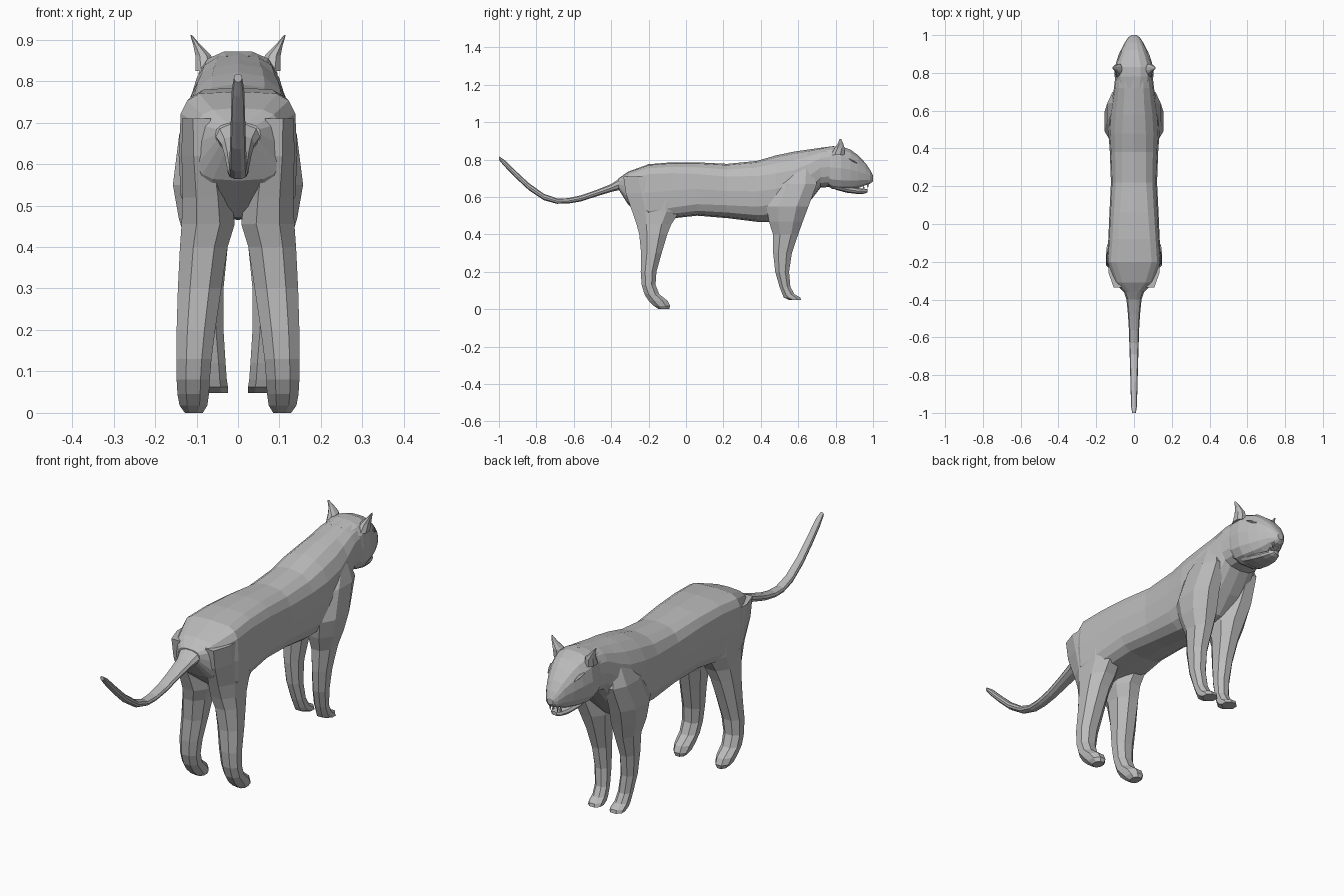
import bpy, bmesh, math

fur = bpy.data.materials.new("grey_fur")
fur.diffuse_color = (0.5, 0.5, 0.5, 1)


def loft(name, rings, mirror=False):
    """Skin a list of equal-length point rings, cap both ends."""
    bm = bmesh.new()
    loops = [[bm.verts.new(p) for p in ring] for ring in rings]
    n = len(loops[0])
    for a, b in zip(loops, loops[1:]):
        for i in range(n):
            j = (i + 1) % n
            bm.faces.new((a[i], a[j], b[j], b[i]))
    bm.faces.new(loops[0])
    bm.faces.new(loops[-1])
    bmesh.ops.recalc_face_normals(bm, faces=bm.faces[:])
    me = bpy.data.meshes.new(name)
    bm.to_mesh(me)
    bm.free()
    me.materials.append(fur)
    ob = bpy.data.objects.new(name, me)
    bpy.context.collection.objects.link(ob)
    if mirror:
        ob.modifiers.new("mirror", "MIRROR").use_mirror_merge = False
    return ob


def oval(y, top, bottom, w, power=2.5, sides=16, x=0):
    """Rounded cross-section standing across the body at y."""
    pts = []
    for i in range(sides):
        a = math.tau * i / sides
        c, s = math.cos(a), math.sin(a)
        px = math.copysign(abs(c) ** (2 / power), c) * w
        pz = math.copysign(abs(s) ** (2 / power), s)
        pts.append((x + px, y, (top + bottom) / 2 + pz * (top - bottom) / 2))
    return pts


def slab(z, y0, y1, x0, x1, k=0.28):
    """Level eight-sided leg section with cut corners."""
    dx, dy = (x1 - x0) * k, (y1 - y0) * k
    return [(x0 + dx, y0, z), (x1 - dx, y0, z), (x1, y0 + dy, z), (x1, y1 - dy, z),
            (x1 - dx, y1, z), (x0 + dx, y1, z), (x0, y1 - dy, z), (x0, y0 + dy, z)]


# Trunk from rump to neck: y, top, bottom, half width, squareness
trunk = [
    (-0.36, 0.70, 0.64, 0.055, 2.5), (-0.31, 0.735, 0.56, 0.105, 3.5),
    (-0.20, 0.775, 0.47, 0.143, 4.5), (-0.08, 0.785, 0.485, 0.136, 4),
    (0.06, 0.785, 0.50, 0.130, 3.4), (0.22, 0.777, 0.487, 0.122, 3),
    (0.38, 0.793, 0.467, 0.128, 2.8), (0.48, 0.822, 0.465, 0.135, 2.5),
    (0.58, 0.843, 0.485, 0.130, 2.4), (0.65, 0.853, 0.56, 0.118, 2.4),
    (0.72, 0.863, 0.65, 0.106, 2.6), (0.79, 0.872, 0.655, 0.098, 2.6),
]
loft("trunk", [oval(*s) for s in trunk])

# Head with a flat crown and tapering muzzle
head = [
    (0.72, 0.862, 0.68, 0.092, 2.6), (0.78, 0.873, 0.642, 0.102, 2.8),
    (0.83, 0.873, 0.636, 0.102, 2.8), (0.88, 0.855, 0.637, 0.087, 2.6),
    (0.92, 0.825, 0.645, 0.070, 2.5), (0.96, 0.782, 0.662, 0.049, 2.5),
    (0.985, 0.745, 0.670, 0.033, 2.5), (1.0, 0.715, 0.685, 0.015, 2.2),
]
loft("head", [oval(*s, sides=14) for s in head])

# Lower jaw, slightly open
jaw = [(0.80, 0.67, 0.638, 0.060), (0.86, 0.66, 0.622, 0.055),
       (0.92, 0.648, 0.615, 0.042), (0.955, 0.644, 0.617, 0.028),
       (0.97, 0.642, 0.625, 0.012)]
loft("lower_jaw", [oval(*s, sides=10) for s in jaw])

# Fangs
for name, y, z, tip in (("upper_fang", 0.972, 0.672, 0.645), ("lower_fang", 0.95, 0.64, 0.662)):
    loft(name, [slab(z, y - 0.006, y + 0.006, 0.014, 0.024),
                slab(tip, y - 0.001, y + 0.001, 0.018, 0.020)], True)

# Slanted narrow eyes
eye = []
for y, z, x, h in ((0.872, 0.805, 0.080, 0.003), (0.893, 0.795, 0.074, 0.008),
                   (0.915, 0.782, 0.064, 0.003)):
    eye.append(oval(y, z + h, z - h, 0.009, 2, 6, x))
loft("eye", eye, True)

# Ears: outward-swept points
ears = []
for z, y, x, rx, ry in ((0.825, 0.81, 0.078, 0.024, 0.036), (0.862, 0.822, 0.084, 0.019, 0.026),
                        (0.887, 0.826, 0.099, 0.009, 0.014), (0.911, 0.825, 0.113, 0.002, 0.004)):
    ears.append(slab(z, y - ry, y + ry, x - rx, x + rx))
loft("ear", ears, True)

# Hind legs: z, back, front, inner, outer
hind = [
    (0.71, -0.335, -0.06, 0.04, 0.135), (0.62, -0.322, -0.02, 0.032, 0.136),
    (0.52, -0.287, -0.035, 0.015, 0.134), (0.455, -0.265, -0.078, 0.008, 0.136),
    (0.40, -0.250, -0.10, 0.025, 0.140), (0.30, -0.240, -0.13, 0.040, 0.145),
    (0.20, -0.242, -0.158, 0.055, 0.148), (0.13, -0.237, -0.163, 0.064, 0.148),
    (0.08, -0.222, -0.143, 0.068, 0.148), (0.045, -0.200, -0.098, 0.070, 0.146),
    (0.018, -0.172, -0.085, 0.074, 0.141), (0.0, -0.145, -0.09, 0.085, 0.128),
]
loft("hind_leg", [slab(*s) for s in hind], True)

# Front legs with shoulders
fore = [
    (0.75, 0.57, 0.67, 0.05, 0.115), (0.67, 0.48, 0.70, 0.04, 0.142),
    (0.55, 0.43, 0.655, 0.025, 0.157), (0.47, 0.443, 0.625, 0.015, 0.143),
    (0.40, 0.465, 0.60, 0.025, 0.122), (0.30, 0.466, 0.566, 0.035, 0.110),
    (0.20, 0.477, 0.551, 0.035, 0.100), (0.12, 0.500, 0.558, 0.030, 0.090),
    (0.08, 0.515, 0.580, 0.027, 0.088), (0.062, 0.523, 0.612, 0.024, 0.088),
    (0.048, 0.555, 0.615, 0.024, 0.086),
]
loft("front_leg", [slab(*s) for s in fore], True)

# Tail: y, centre height, half width, half height
tail = [
    (-0.28, 0.695, 0.090, 0.045), (-0.34, 0.675, 0.060, 0.036), (-0.40, 0.648, 0.040, 0.022),
    (-0.48, 0.620, 0.032, 0.018), (-0.56, 0.593, 0.027, 0.017), (-0.63, 0.579, 0.025, 0.015),
    (-0.69, 0.578, 0.023, 0.015), (-0.76, 0.600, 0.021, 0.018), (-0.84, 0.655, 0.019, 0.020),
    (-0.91, 0.720, 0.017, 0.020), (-0.97, 0.780, 0.015, 0.018), (-1.0, 0.808, 0.010, 0.010),
]
loft("tail", [oval(y, z + h, z - h, w, 2.2, 10) for y, z, w, h in tail])
